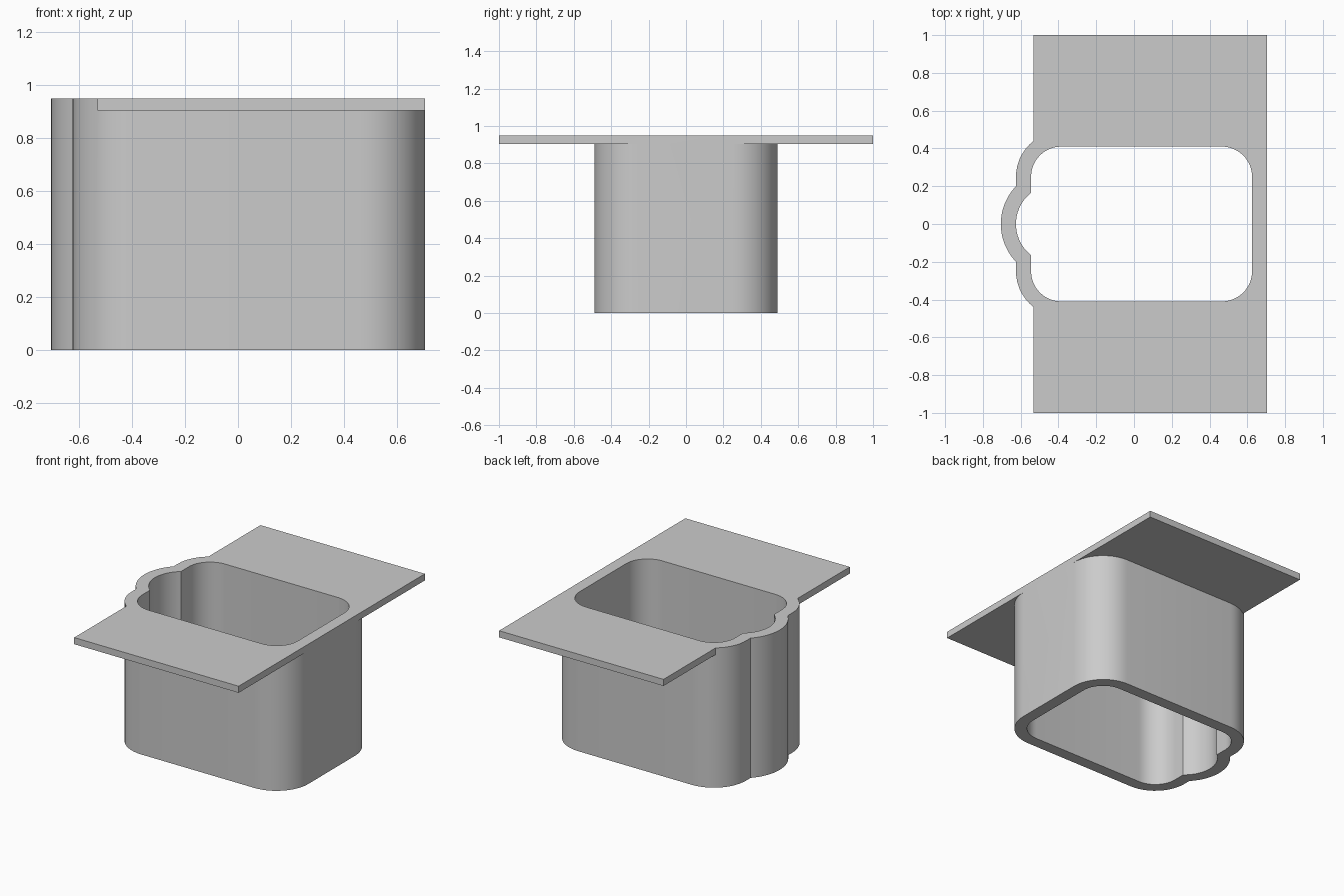
import bpy, bmesh
from math import acos, cos, pi, sin

cube = bpy.data.objects.get("Cube")
if cube:
    bpy.data.objects.remove(cube, do_unlink=True)

HEIGHT, PLATE_BOTTOM = 0.95, 0.905
WALL, CORNER, STEPS = 0.08, 0.16, 12
PLATE_CUT = STEPS + 6          # outline index where the plate's left edge meets the wall


def arc(cx, cy, r, start, end):
    angles = [start + (end - start) * i / STEPS for i in range(STEPS + 1)]
    return [(cx + r * cos(a), cy + r * sin(a)) for a in angles]


def outline(offset):
    """Rounded box with a shallow round bulge on the -x side, grown by offset."""
    r = CORNER + offset
    half = arc(0.465, 0.25, r, 0, pi / 2) + arc(-0.385, 0.25, r, pi / 2, pi)
    kink = acos(-(0.13 + offset) / (0.21 + offset))
    half += arc(-0.415, 0, 0.21 + offset, kink, pi)
    return half + [(x, -y) for x, y in reversed(half[:-1])]


bm = bmesh.new()


def ring(points, z):
    return [bm.verts.new((x, y, z)) for x, y in points]


def bridge(a, b, skip=()):
    n = len(a)
    for i in range(n):
        if i not in skip:
            j = (i + 1) % n
            bm.faces.new((a[i], a[j], b[j], b[i]))


# Hollow sleeve, left open where the plates join it
outer, inner = outline(WALL), outline(0)
n = len(outer)
out_low, out_mid, out_top = (ring(outer, z) for z in (0, PLATE_BOTTOM, HEIGHT))
in_low, in_top = ring(inner, 0), ring(inner, HEIGHT)
joined = set(range(PLATE_CUT)) | set(range(n - 1 - PLATE_CUT, n - 1))
bridge(out_low, out_mid)
bridge(out_mid, out_top, joined)
bridge(out_top, in_top)
bridge(in_top, in_low)
bridge(in_low, out_low)

# Thin mounting plates on both sides, following the sleeve's outline
for side in (1, -1):
    seam = [i if side > 0 else n - 1 - i for i in range(PLATE_CUT + 1)]
    ends = [(outer[seam[-1]][0], side), (outer[seam[0]][0], side)]
    low_ends, top_ends = ring(ends, PLATE_BOTTOM), ring(ends, HEIGHT)
    low = [out_mid[i] for i in seam] + low_ends
    top = [out_top[i] for i in seam] + top_ends
    bm.faces.new(low)
    bm.faces.new(top)
    bridge(low, top, range(PLATE_CUT))

bmesh.ops.recalc_face_normals(bm, faces=bm.faces[:])
mesh = bpy.data.meshes.new("flanged_sleeve")
bm.to_mesh(mesh)
bm.free()
sleeve = bpy.data.objects.new("flanged_sleeve", mesh)
bpy.context.collection.objects.link(sleeve)

# Plain grey finish
grey = bpy.data.materials.new("light_grey")
grey.use_nodes = True
colour = (0.6, 0.6, 0.6, 1)
grey.diffuse_color = colour
grey.node_tree.nodes["Principled BSDF"].inputs["Base Color"].default_value = colour
mesh.materials.append(grey)

bpy.ops.object.select_all(action="DESELECT")
sleeve.select_set(True)
bpy.context.view_layer.objects.active = sleeve
bpy.ops.object.shade_smooth_by_angle()
